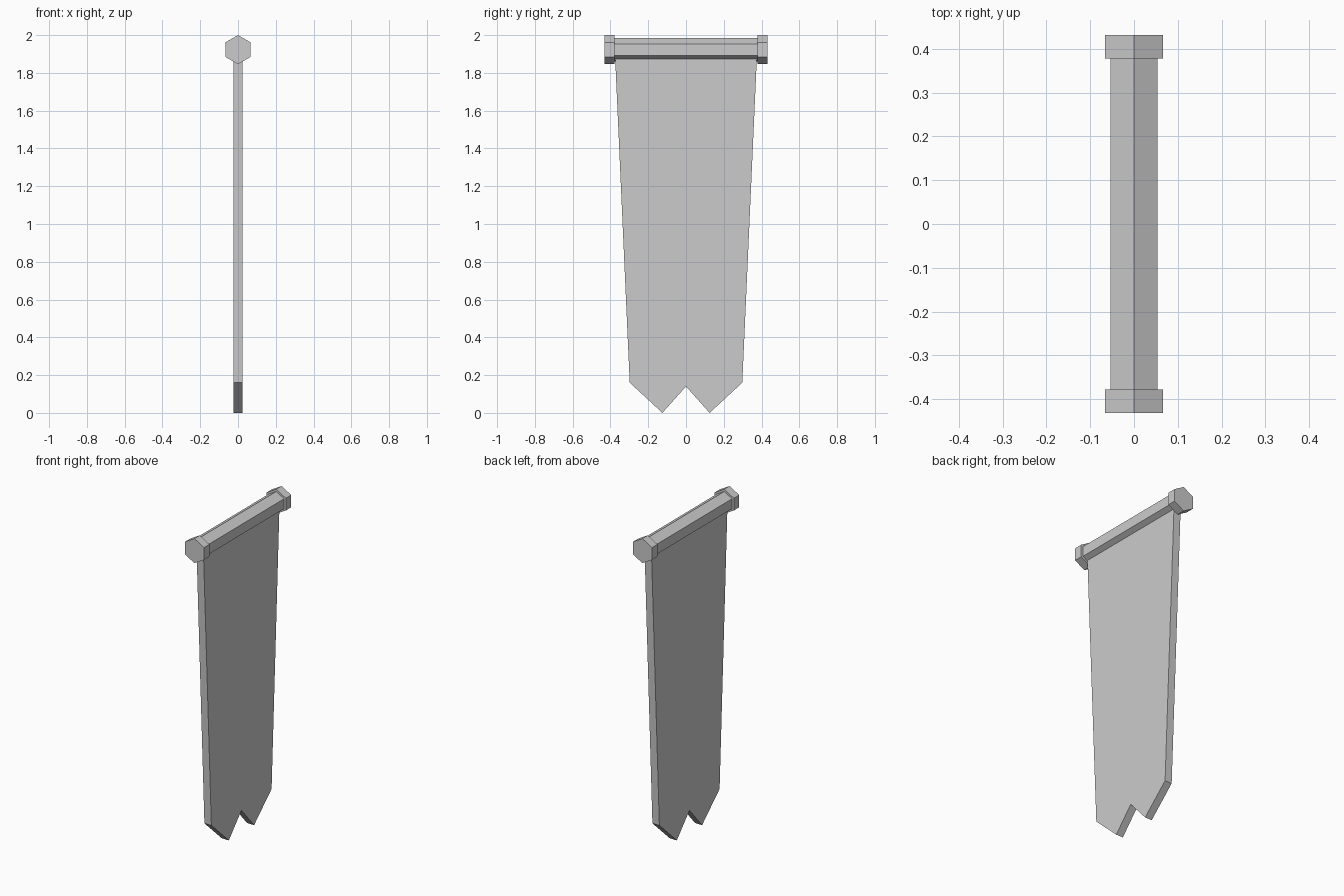
import bpy, bmesh, math

if "Cube" in bpy.data.objects:
    bpy.data.objects.remove(bpy.data.objects["Cube"])


def prism(name, profile, axis, a, b):
    """Extrude a 2D outline (horizontal, z) along 'x' or 'y' from a to b."""
    bm = bmesh.new()
    pts = [(a, h, z) if axis == 'x' else (h, a, z) for h, z in profile]
    face = bm.faces.new([bm.verts.new(p) for p in pts])
    ext = bmesh.ops.extrude_face_region(bm, geom=[face])
    moved = [v for v in ext['geom'] if isinstance(v, bmesh.types.BMVert)]
    vec = (b - a, 0, 0) if axis == 'x' else (0, b - a, 0)
    bmesh.ops.translate(bm, verts=moved, vec=vec)
    bmesh.ops.recalc_face_normals(bm, faces=bm.faces)
    mesh = bpy.data.meshes.new(name)
    bm.to_mesh(mesh)
    bm.free()
    obj = bpy.data.objects.new(name, mesh)
    bpy.context.collection.objects.link(obj)
    return obj


def hexagon(radius, z=1.923):
    return [(radius * math.sin(i * math.pi / 3), z + radius * math.cos(i * math.pi / 3))
            for i in range(6)]


# Hexagonal crossbar with a wider cap on each end
prism("crossbar", hexagon(0.0625), 'y', -0.38, 0.38)
for side, label in ((-1, "front"), (1, "back")):
    prism(label + "_end_cap", hexagon(0.077), 'y', side * 0.378, side * 0.431)

# Tapered cloth with two pointed tails
half = [(0.376, 1.9), (0.298, 0.16), (0.125, 0.0)]
outline = half + [(0, 0.14)] + [(-y, z) for y, z in reversed(half)]
prism("banner_cloth", outline, 'x', -0.024, 0.024)
